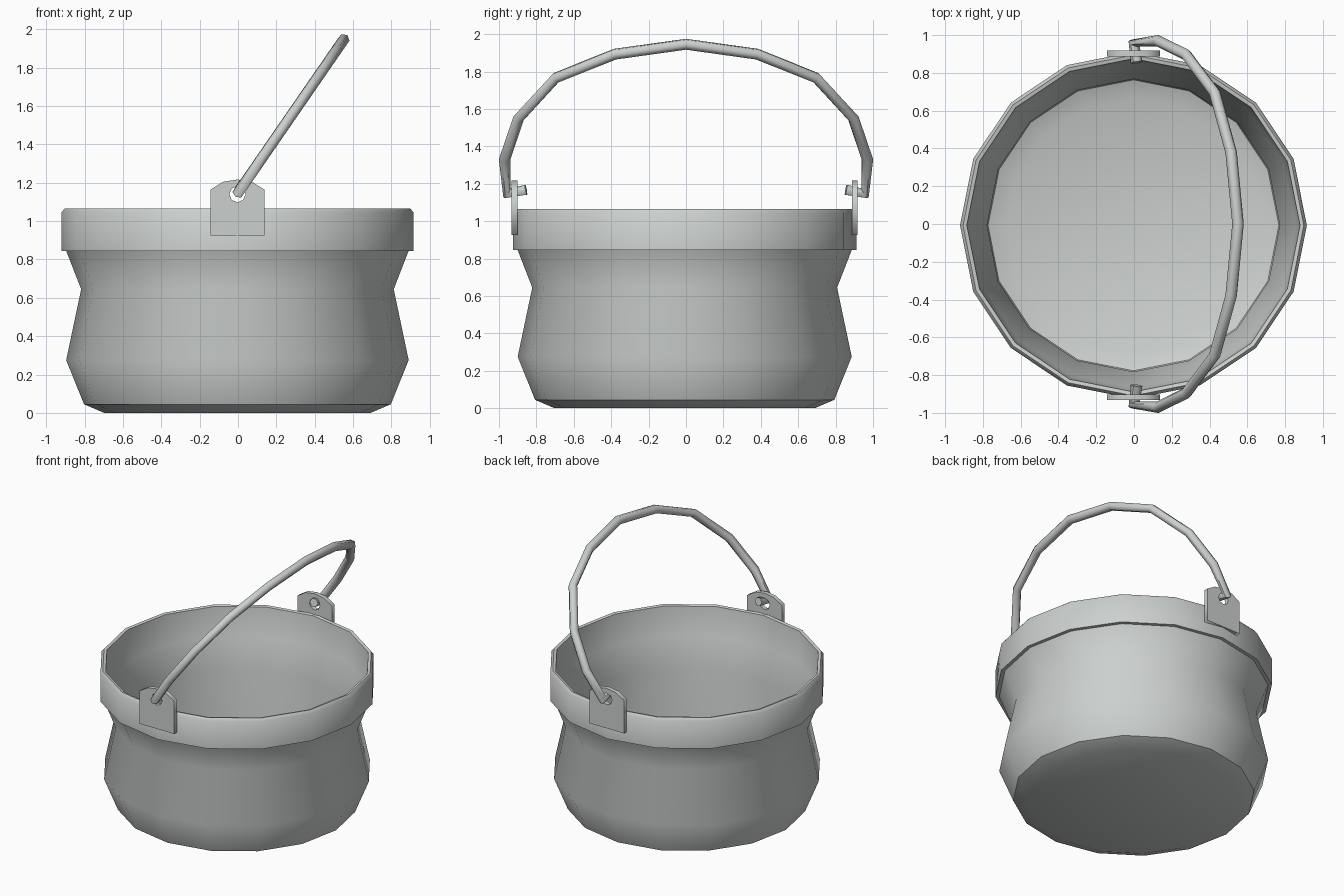
import bpy, bmesh, math
from mathutils import Vector

old = bpy.data.objects.get("Cube")
if old:
    bpy.data.objects.remove(old, do_unlink=True)

SIDES = 16
SHIFT = Vector((-0.003, -0.007, 0))

metal = bpy.data.materials.new("pale grey metal")
metal.use_nodes = True
GREY = (0.60, 0.63, 0.615, 1)
metal.diffuse_color = GREY
metal.node_tree.nodes["Principled BSDF"].inputs["Base Color"].default_value = GREY


def link(name, data):
    obj = bpy.data.objects.new(name, data)
    bpy.context.collection.objects.link(obj)
    data.materials.append(metal)
    return obj


def select_only(obj):
    bpy.ops.object.select_all(action='DESELECT')
    obj.select_set(True)
    bpy.context.view_layer.objects.active = obj


def smooth(obj, degrees):
    select_only(obj)
    bpy.ops.object.shade_smooth_by_angle(angle=math.radians(degrees))


def lathe(name, profile):
    """Spin a radius/height profile around the z axis."""
    bm = bmesh.new()
    verts = [bm.verts.new((r, 0, z)) for r, z in profile]
    edges = [bm.edges.new(pair) for pair in zip(verts, verts[1:])]
    bmesh.ops.spin(bm, geom=verts + edges, cent=(0, 0, 0), axis=(0, 0, 1),
                   angle=math.tau, steps=SIDES, use_duplicate=False)
    bmesh.ops.remove_doubles(bm, verts=bm.verts, dist=0.0005)
    bmesh.ops.recalc_face_normals(bm, faces=bm.faces)
    mesh = bpy.data.meshes.new(name)
    bm.to_mesh(mesh)
    bm.free()
    obj = link(name, mesh)
    obj.location = SHIFT
    smooth(obj, 40)
    return obj


def curve_to_mesh(obj):
    select_only(obj)
    bpy.ops.object.convert(target='MESH')
    return bpy.context.object


def add_spline(curve, points, cyclic):
    spline = curve.splines.new('POLY')
    spline.points.add(len(points) - 1)
    for point, co in zip(spline.points, points):
        point.co = (*co, 1)
    spline.use_cyclic_u = cyclic


# Pot: waisted body with a banded rim and a hollow inside
lathe("pot_body", [
    (0, 0), (0.695, 0), (0.80, 0.045), (0.893, 0.275), (0.815, 0.645),
    (0.893, 0.845), (0.918, 0.845), (0.918, 1.045), (0.902, 1.065),
    (0.882, 1.06), (0.86, 0.85), (0.775, 0.645), (0.85, 0.28),
    (0.77, 0.08), (0.67, 0.04), (0, 0.04)])

# Lugs: upright plates with an arched top and a hole for the handle
OUTLINE = [(-0.14, 0.925), (0.14, 0.925), (0.14, 1.165), (0.075, 1.205),
           (0, 1.217), (-0.075, 1.205), (-0.14, 1.165)]
HOLE = [(0.042 * math.cos(i * math.tau / 8), 1.14 + 0.042 * math.sin(i * math.tau / 8), 0)
        for i in range(8)]
for name, side in (("front_lug", -1), ("back_lug", 1)):
    curve = bpy.data.curves.new(name, 'CURVE')
    curve.dimensions = '2D'
    curve.fill_mode = 'BOTH'
    curve.extrude = 0.015
    add_spline(curve, [(x, z, 0) for x, z in OUTLINE], True)
    add_spline(curve, HOLE, True)
    lug = link(name, curve)
    lug.rotation_euler.x = math.pi / 2
    lug.location = SHIFT + Vector((0, side * 0.91, 0))
    curve_to_mesh(lug)

# Handle: leaning bail with hooked ends passing through the lugs
half = [(0.855, 1.168), (0.958, 1.148), (0.97, 1.33), (0.895, 1.55),
        (0.695, 1.767), (0.38, 1.893)]
arch = half + [(0, 1.946)] + [(-y, z) for y, z in reversed(half)]
curve = bpy.data.curves.new("handle", 'CURVE')
curve.dimensions = '3D'
curve.bevel_depth = 0.031
curve.bevel_resolution = 1
curve.use_fill_caps = True
add_spline(curve, [(0.69 * (z - 1.148), y, z) for y, z in arch], False)
handle = curve_to_mesh(link("handle", curve))
smooth(handle, 65)
